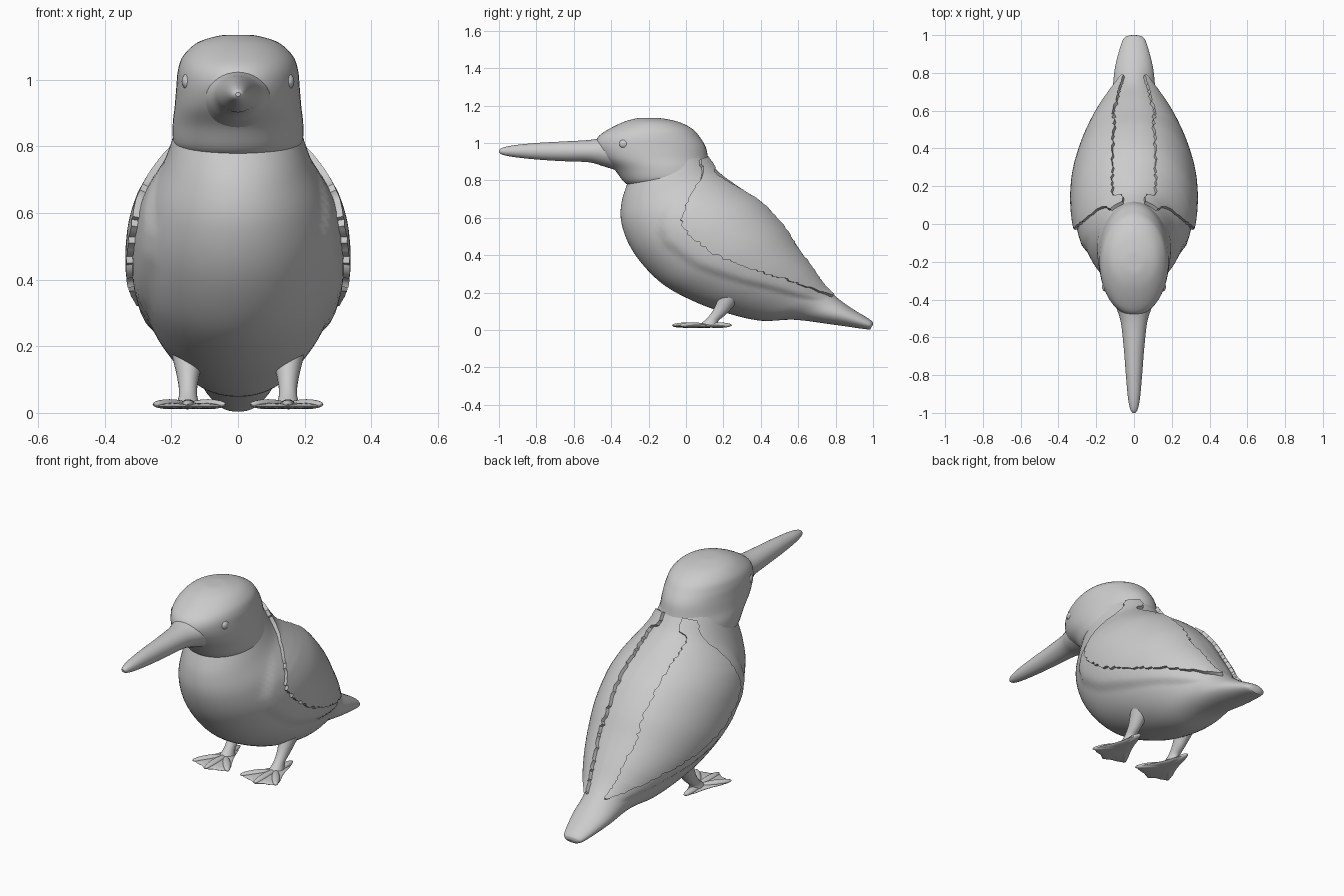
import bpy, bmesh, math, random
from mathutils import Vector, Matrix

random.seed(4)
cube = bpy.data.objects.get("Cube")
if cube:
    bpy.data.objects.remove(cube)

GREY = (0.6, 0.6, 0.6, 1)
mat = bpy.data.materials.new("plain grey")
mat.use_nodes = True
mat.diffuse_color = GREY
mat.node_tree.nodes["Principled BSDF"].inputs["Base Color"].default_value = GREY


def finish(name, bm, mirror=False, thickness=0, subsurf=0, angle=50):
    """Turn a bmesh into a smooth shaded object, applying its modifiers."""
    bmesh.ops.recalc_face_normals(bm, faces=bm.faces)
    mesh = bpy.data.meshes.new(name)
    bm.to_mesh(mesh)
    bm.free()
    mesh.materials.append(mat)
    ob = bpy.data.objects.new(name, mesh)
    bpy.context.collection.objects.link(ob)
    bpy.ops.object.select_all(action="DESELECT")
    ob.select_set(True)
    bpy.context.view_layer.objects.active = ob
    if thickness:
        mod = ob.modifiers.new("thickness", "SOLIDIFY")
        mod.thickness, mod.offset = thickness, 0
    if subsurf:
        ob.modifiers.new("round", "SUBSURF").levels = subsurf
    if mirror:
        ob.modifiers.new("mirror", "MIRROR").use_mirror_merge = False
    for mod in list(ob.modifiers):
        bpy.ops.object.modifier_apply(modifier=mod.name)
    bpy.ops.object.shade_smooth_by_angle(angle=math.radians(angle))
    return ob


def sample(rings, u):
    """Smooth interpolation between rings (y0, z0, y1, z1, half width)."""
    last = len(rings) - 1
    i = min(int(u), last - 1)
    t = u - i
    a, b, c, d = (rings[max(0, min(last, i + k))] for k in (-1, 0, 1, 2))
    return [q + t * (r - p) / 2 + t * t * (2 * p - 5 * q + 4 * r - s) / 2
            + t ** 3 * (3 * q - p - 3 * r + s) / 2 for p, q, r, s in zip(a, b, c, d)]


def ring_point(rings, u, phi, out=0.0):
    """Point on a ring; phi runs from the front/bottom point to the back/top one."""
    y0, z0, y1, z1, w = sample(rings, u)
    mid = Vector((0, (y0 + y1) / 2, (z0 + z1) / 2))
    half = Vector((0, (y1 - y0) / 2, (z1 - z0) / 2))
    length = half.length
    return (mid - half * math.cos(phi) * (1 + out / length)
            + Vector(((w + out) * math.sin(phi), 0, 0)))


def loft(name, rings, x=0, steps=6, segs=48, bulge=None, mirror=False):
    bm = bmesh.new()
    loops = []
    for n in range((len(rings) - 1) * steps + 1):
        u = n / steps
        loop = []
        for k in range(segs):
            phi = 2 * math.pi * k / segs
            p = ring_point(rings, u, phi, bulge(u, phi) if bulge else 0)
            loop.append(bm.verts.new(p + Vector((x, 0, 0))))
        loops.append(loop)
    for a, b in zip(loops, loops[1:]):
        for k in range(segs):
            j = (k + 1) % segs
            bm.faces.new((a[k], a[j], b[j], b[k]))
    bm.faces.new(loops[0])
    bm.faces.new(loops[-1])
    return finish(name, bm, mirror)


def lerp_table(table, u):
    for (a, p), (b, q) in zip(table, table[1:]):
        if u <= b:
            return p + (q - p) * max(0, u - a) / (b - a)
    return table[-1][1]


# Body and tail
BODY = [
    (-.30, .82, .09, .96, .175), (-.345, .68, .17, .85, .215),
    (-.34, .55, .29, .76, .265), (-.27, .40, .41, .68, .298),
    (-.13, .25, .52, .56, .300), (.05, .15, .60, .44, .268),
    (.22, .09, .67, .34, .220), (.40, .05, .735, .245, .160),
    (.58, .055, .80, .18, .118), (.78, .03, .88, .12, .100),
    (.95, .006, .985, .055, .062), (.985, .004, 1.0, .03, .035)]
# Height of the wing's lower edge on each ring, and its distance from the spine
WING_LOW = [(.4, .90), (1, .84), (1.5, .66), (2, .53), (2.5, .44), (3, .41),
            (4, .47), (5, .58), (6, .70), (7, .82), (7.9, .93)]
WING_TOP = [(.4, .05), (.9, .06), (1, .11), (5, .10), (7.9, .05)]


def flank(u, phi):
    """Raised flank feathers just below the wing."""
    f = (1 - math.cos(phi)) / 2
    t = max(0, min(1, (f - lerp_table(WING_LOW, u) + .2) / .07))
    fade = max(0, min(1, u - 1.2, 7.8 - u))
    return .016 * t * t * (3 - 2 * t) * fade * abs(math.sin(phi))


loft("body", BODY, bulge=flank, steps=8, segs=80)

# Folded wings with ragged feather edges
bm = bmesh.new()
COLS, ROWS = 80, 16
grid = []
for c in range(COLS + 1):
    u = .4 + 7.5 * c / COLS
    w = sample(BODY, u)[4]
    low = math.acos(1 - 2 * lerp_table(WING_LOW, u)) + random.uniform(-.03, .03)
    top = math.pi - math.asin(lerp_table(WING_TOP, u) / w) + random.uniform(-.03, .03)
    column = []
    for r in range(ROWS + 1):
        phi = low + (top - low) * r / ROWS
        column.append(bm.verts.new(ring_point(BODY, u, phi, flank(u, phi) + .004)))
    grid.append(column)
for a, b in zip(grid, grid[1:]):
    for r in range(ROWS):
        bm.faces.new((a[r], a[r + 1], b[r + 1], b[r]))
finish("wings", bm, mirror=True, thickness=.03, angle=40)

# Head
loft("head", [
    (-.30, .77, .08, .80, .17), (-.335, .795, .12, .83, .193),
    (-.385, .86, .125, .87, .196), (-.455, .92, .118, .92, .190),
    (-.485, .98, .105, .98, .185), (-.472, 1.03, .075, 1.03, .180),
    (-.42, 1.07, .035, 1.075, .164), (-.34, 1.11, -.04, 1.113, .122),
    (-.27, 1.131, -.13, 1.132, .06), (-.22, 1.135, -.18, 1.135, .02)])

# Beak
loft("beak", [
    (-.36, .85, -.36, 1.04, .12), (-.44, .875, -.44, 1.03, .095),
    (-.52, .897, -.52, 1.016, .070), (-.66, .903, -.66, 1.008, .054),
    (-.80, .912, -.80, 1.0, .043), (-.92, .925, -.92, .988, .032),
    (-.98, .937, -.98, .975, .020), (-1.0, .950, -1.0, .962, .007)], segs=32)


def ellipsoid(bm, place, size, turn=0):
    m = (Matrix.Translation(place) @ Matrix.Rotation(math.radians(turn), 4, "Z")
         @ Matrix.Diagonal((*size, 1)))
    bmesh.ops.create_uvsphere(bm, u_segments=20, v_segments=12, radius=1, matrix=m)


# Eyes
bm = bmesh.new()
ellipsoid(bm, (.143, -.325, .995), (.024, .034, .028), 25)
finish("eyes", bm, mirror=True)

# Legs
loft("legs", [
    (.18, .19, .29, .17, .05), (.15, .115, .22, .09, .032),
    (.115, .065, .175, .05, .027), (.08, .035, .17, .02, .034)],
    x=.15, segs=20, mirror=True)

# Webbed feet
OUTLINE = [(.16, .26), (.19, .2), (.2, .12), (.245, .03), (.265, -.03), (.215, -.05),
           (.18, -.05), (.155, -.09), (.125, -.06), (.09, -.05), (.035, -.045),
           (.04, .01), (.1, .1), (.13, .2)]
bm = bmesh.new()
sole = bm.faces.new([bm.verts.new((x, y, .010)) for x, y in OUTLINE])
lifted = bmesh.ops.extrude_face_region(bm, geom=[sole])["geom"]
bmesh.ops.translate(bm, vec=(0, 0, .022),
                    verts=[v for v in lifted if isinstance(v, bmesh.types.BMVert)])
finish("foot_webs", bm, mirror=True, subsurf=2, angle=70)

# Toes
bm = bmesh.new()
for x, y, length, turn in ((.205, .035, .085, 35), (.15, .02, .095, 0),
                           (.09, .03, .085, -38), (.16, .17, .075, 0)):
    ellipsoid(bm, (x, y, .026), (.02, length, .015), turn)
finish("toes", bm, mirror=True)
